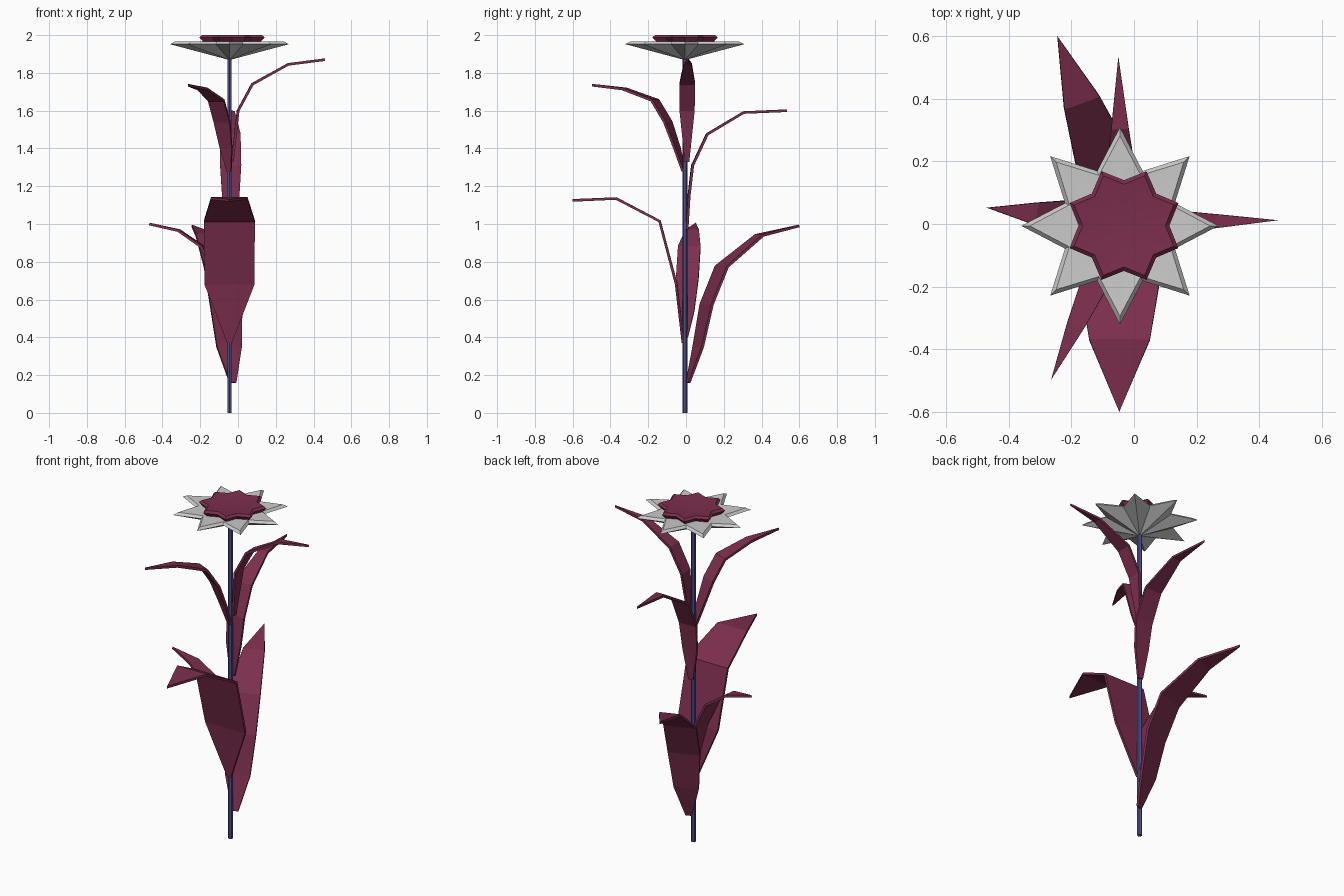
import bpy, bmesh, math
from mathutils import Vector

if "Cube" in bpy.data.objects:
    bpy.data.objects.remove(bpy.data.objects["Cube"])

CX, CY = -0.045, -0.006


def material(name, color):
    m = bpy.data.materials.new(name)
    m.diffuse_color = (*color, 1)
    m.use_nodes = True
    m.node_tree.nodes["Principled BSDF"].inputs["Base Color"].default_value = m.diffuse_color
    return m


crimson = material("crimson", (0.20, 0.027, 0.075))
blue = material("blue", (0.075, 0.075, 0.27))


def finish(bm, name, mat=None):
    bmesh.ops.recalc_face_normals(bm, faces=bm.faces)
    me = bpy.data.meshes.new(name)
    bm.to_mesh(me)
    bm.free()
    ob = bpy.data.objects.new(name, me)
    bpy.context.collection.objects.link(ob)
    if mat:
        me.materials.append(mat)
    return ob


def leaf(name, start, tip, path):
    """path: (fraction of reach, height, half width); the last point is the tip"""
    a, b = Vector((*start, 0)), Vector((*tip, 0))
    d = b - a
    side = Vector((-d.y, d.x, 0)).normalized()
    bm = bmesh.new()
    prev = None
    for t, z, w in path:
        c = a + d * t + Vector((0, 0, z))
        row = [bm.verts.new(c - side * w), bm.verts.new(c + side * w)] if w else [bm.verts.new(c)]
        if prev:
            bm.faces.new([prev[0], *row, prev[1]])
        prev = row
    ob = finish(bm, name, crimson)
    s = ob.modifiers.new("thickness", 'SOLIDIFY')
    s.thickness = 0.014
    s.offset = 0
    return ob


def star(name, center, turn, bottom, rings, top, mat=None):
    """eight-pointed star from rings of (tip radius, notch radius, height)"""
    bm = bmesh.new()
    x, y = center
    loops = []
    for rt, rn, z in rings:
        loop = []
        for i in range(16):
            r, an = (rn if i % 2 else rt), turn + i * math.pi / 8
            loop.append(bm.verts.new((x + r * math.cos(an), y + r * math.sin(an), z)))
        loops.append(loop)
    for lo, hi in zip(loops, loops[1:]):
        for i in range(16):
            j = (i + 1) % 16
            bm.faces.new((lo[i], lo[j], hi[j], hi[i]))
    for loop, z in ((loops[0], bottom), (loops[-1], top)):
        pole = bm.verts.new((x, y, z))
        for i in range(16):
            bm.faces.new((loop[i], loop[(i + 1) % 16], pole))
    ob = finish(bm, name, mat)
    bpy.ops.object.select_all(action='DESELECT')
    ob.select_set(True)
    bpy.context.view_layer.objects.active = ob
    bpy.ops.object.shade_smooth_by_angle(angle=math.radians(30))
    return ob


# Stem
bpy.ops.mesh.primitive_cylinder_add(vertices=6, radius=0.0135, depth=1.875,
                                    location=(CX, CY, 0.9375))
stem = bpy.context.object
stem.name = "stem"
stem.data.materials.append(blue)

# Lower leaves
leaf("lower_back_leaf", (-0.025, 0.005), (-0.245, 0.60),
     [(0.01, 0.16, 0.018), (0.10, 0.35, 0.07), (0.175, 0.575, 0.09),
      (0.31, 0.775, 0.092), (0.645, 0.94, 0.06), (1, 0.99, 0)])
leaf("lower_front_leaf", (CX, -0.01), (-0.047, -0.60),
     [(0.01, 0.37, 0.012), (0.07, 0.68, 0.132), (0.22, 1.015, 0.135),
      (0.61, 1.135, 0.097), (1, 1.125, 0)])
leaf("lower_left_leaf", (CX, 0.0), (-0.47, 0.052),
     [(0, 0.40, 0.01), (0.05, 0.54, 0.042), (0.13, 0.71, 0.06),
      (0.34, 0.88, 0.06), (0.63, 0.965, 0.036), (1, 1.0, 0)])

# Upper leaves
leaf("upper_right_leaf", (CX, 0.005), (0.46, 0.012),
     [(0.03, 1.33, 0.012), (0.09, 1.60, 0.04), (0.24, 1.74, 0.042),
      (0.615, 1.845, 0.022), (1, 1.87, 0)])
leaf("upper_back_leaf", (-0.038, 0.0), (-0.05, 0.535),
     [(0.01, 0.97, 0.015), (0.03, 1.15, 0.046), (0.065, 1.31, 0.056),
      (0.21, 1.475, 0.054), (0.57, 1.59, 0.028), (1, 1.60, 0)])
leaf("upper_front_leaf", (CX, -0.008), (-0.265, -0.498),
     [(0.01, 1.28, 0.012), (0.08, 1.40, 0.034), (0.18, 1.54, 0.046),
      (0.32, 1.655, 0.046), (0.65, 1.715, 0.028), (1, 1.735, 0)])

# Flower: pale outer petals and crimson heart
star("outer_petals", (CX, CY), 0, 1.868,
     [(0.315, 0.19, 1.952), (0.288, 0.175, 1.966)], 1.955)
star("flower_heart", (-0.032, -0.005), math.pi / 8, 1.955,
     [(0.165, 0.125, 1.965), (0.188, 0.145, 1.988), (0.172, 0.132, 2.0)], 1.985, crimson)
